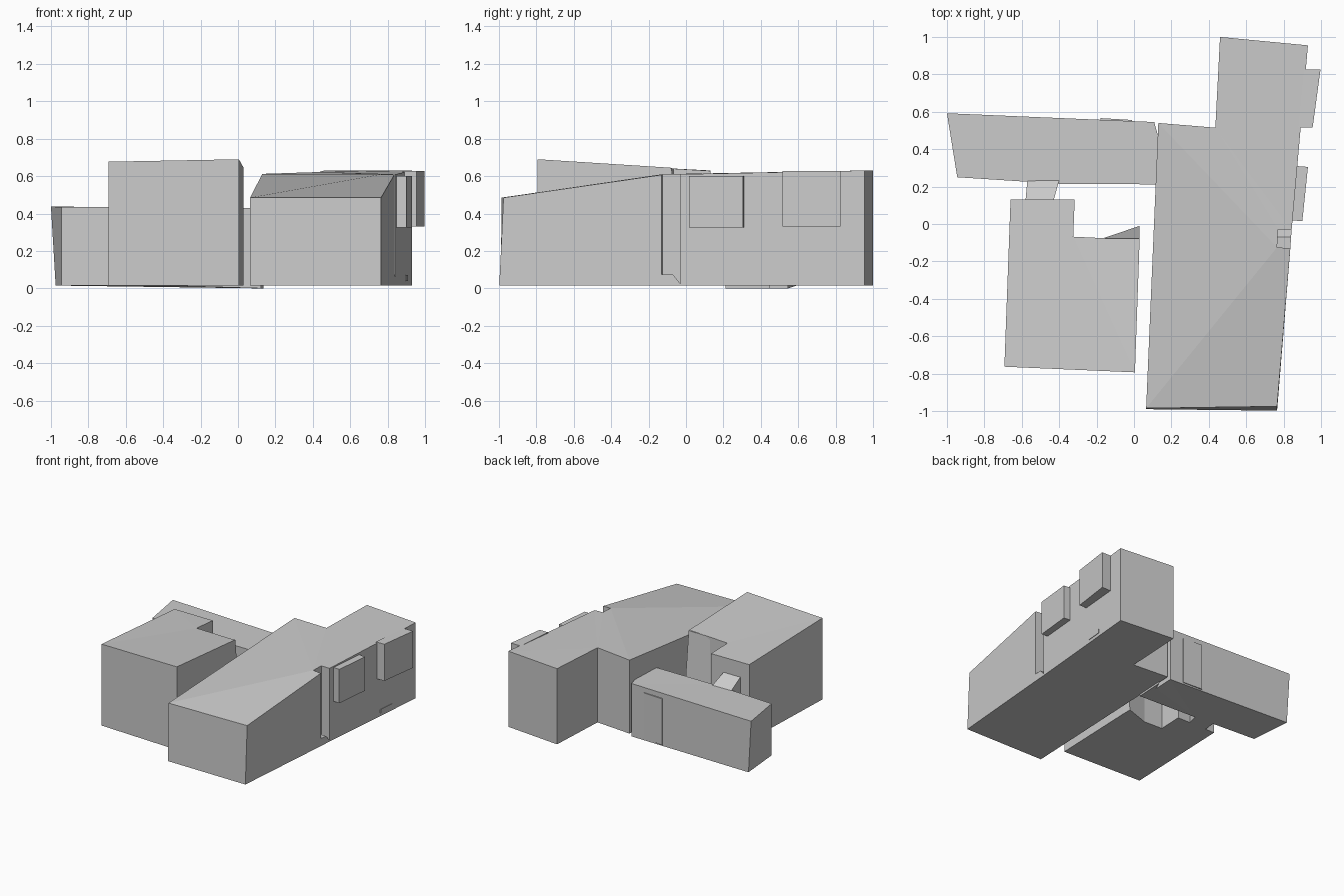
import bpy
import bmesh


def prism(name, top, bottom, roof=None):
    """Solid between matching outlines (counter-clockwise); bottom may be one height."""
    if not isinstance(bottom, list):
        bottom = [(x, y, bottom) for x, y, _ in top]
    n = len(top)
    bm = bmesh.new()
    t = [bm.verts.new(p) for p in top]
    b = [bm.verts.new(p) for p in bottom]
    for face in roof or [range(n)]:
        bm.faces.new([t[i] for i in face])
    bm.faces.new(b[::-1])
    for i in range(n):
        j = (i + 1) % n
        bm.faces.new((b[i], b[j], t[j], t[i]))
    bmesh.ops.triangulate(bm, faces=[f for f in bm.faces if len(f.verts) > 4])
    bmesh.ops.recalc_face_normals(bm, faces=bm.faces)
    mesh = bpy.data.meshes.new(name)
    bm.to_mesh(mesh)
    bm.free()
    obj = bpy.data.objects.new(name, mesh)
    bpy.context.collection.objects.link(obj)
    return obj


def slab(name, outline, z0, z1):
    return prism(name, [(x, y, z1) for x, y in outline], z0)


# Long hall with folded roof and a recess in its right wall
hall = [(0.065, -0.985, 0.485), (0.765, -0.975, 0.485), (0.836, -0.13, 0.607),
        (0.765, -0.125, 0.61), (0.77, -0.03, 0.612), (0.843, -0.03, 0.61),
        (0.93, 0.955, 0.63), (0.46, 1.0, 0.63), (0.435, 0.515, 0.622),
        (0.13, 0.54, 0.612)]
hall_base = [(x, y, 0.015) for x, y, _ in hall]
hall_base[0] = (0.065, -0.99, 0.015)
hall_base[1] = (0.765, -0.998, 0.015)
prism("long_hall", hall, hall_base,
      [(0, 1, 2, 3), (0, 3, 9), (3, 8, 9), (3, 4, 8), (4, 5, 8), (5, 6, 8), (6, 7, 8)])

# Low step with a ramp inside the recess
prism("recess_step",
      [(0.762, -0.13, 0.075), (0.836, -0.13, 0.075), (0.84, -0.07, 0.075),
       (0.843, -0.03, 0.025), (0.768, -0.03, 0.025), (0.766, -0.07, 0.075)],
      0.015, [(0, 1, 2, 5), (5, 2, 3, 4)])

# Boxes projecting from the right wall
slab("wall_box_middle", [(0.84, 0.02), (0.90, 0.015), (0.93, 0.305), (0.865, 0.31)], 0.325, 0.6)
slab("wall_box_rear", [(0.88, 0.515), (0.955, 0.515), (0.997, 0.825), (0.91, 0.825)], 0.33, 0.628)
slab("wall_ledge", [(0.885, 0.55), (0.899, 0.55), (0.910, 0.68), (0.896, 0.68)], 0.04, 0.07)

# Tall front block, roof falling to the back
prism("front_block",
      [(-0.693, -0.763, 0.677), (0.005, -0.793, 0.69), (0.03, -0.085, 0.645),
       (-0.325, -0.068, 0.64), (-0.317, 0.13, 0.628), (-0.66, 0.13, 0.63)], 0.015)

# Leaning buttress on the rear of the block
prism("leaning_buttress",
      [(-0.17, -0.078, 0.64), (0.03, -0.088, 0.643), (0.03, -0.078, 0.643)],
      [(-0.17, -0.078, 0.015), (0.03, -0.088, 0.015), (0.03, -0.01, 0.015)])

# Low back wing with a slit near the hall, outer end leaning out
prism("back_wing",
      [(-1.0, 0.592, 0.437), (-0.945, 0.25, 0.435), (-0.4, 0.215, 0.432),
       (0.122, 0.212, 0.43), (0.135, 0.45, 0.43), (0.10, 0.37, 0.43), (0.108, 0.545, 0.43)],
      [(-0.975, 0.59, 0.015), (-0.945, 0.25, 0.015), (-0.4, 0.215, 0.015),
       (0.122, 0.212, 0.0), (0.135, 0.45, 0.0), (0.10, 0.37, 0.0), (0.108, 0.545, 0.0)])
slab("back_wing_panel", [(-0.18, 0.545), (-0.01, 0.54), (-0.01, 0.556), (-0.18, 0.566)], 0.015, 0.39)

# Sloped link between block and wing
prism("sloped_link",
      [(-0.58, 0.125, 0.51), (-0.43, 0.125, 0.51), (-0.40, 0.235, 0.43), (-0.57, 0.235, 0.43)],
      0.015)
